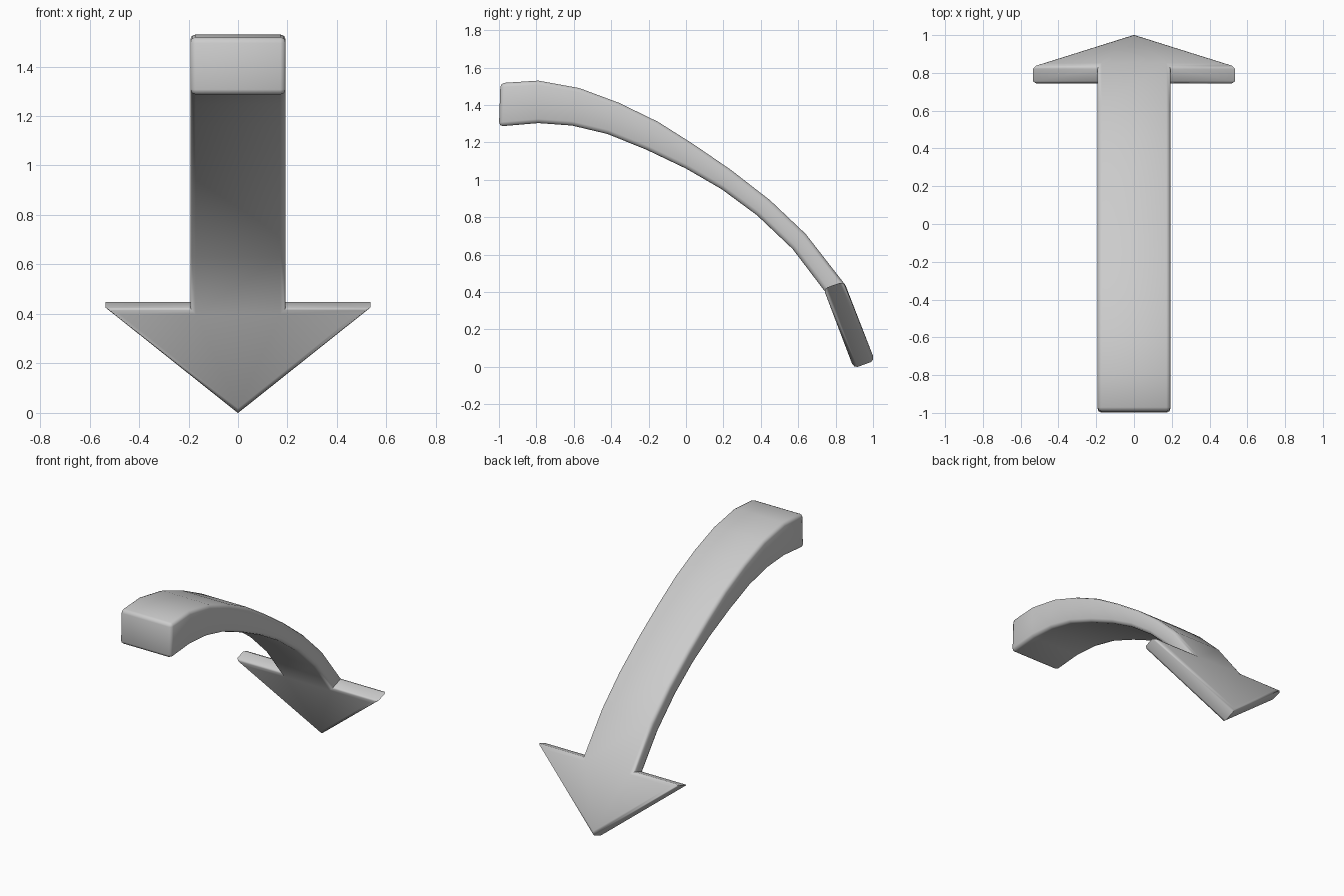
import bpy, bmesh, math

if "Cube" in bpy.data.objects:
    bpy.data.objects.remove(bpy.data.objects["Cube"])

# Side profile of the curved shaft (y, z), from the blunt end to the head
TOP = [(-.992, 1.517), (-.79, 1.53), (-.57, 1.49), (-.36, 1.412), (-.15, 1.31),
       (.04, 1.19), (.24, 1.053), (.45, .89), (.64, .71), (.842, .455)]
BOTTOM = [(-1.0, 1.285), (-.79, 1.303), (-.61, 1.29), (-.42, 1.245), (-.21, 1.16),
          (0, 1.06), (.19, .95), (.38, .81), (.57, .63), (.735, .418)]
HALF, WING, BEVEL = .193, .535, .022

bm = bmesh.new()


def vert(x, p):
    return bm.verts.new((x, p[0], p[1]))


# Shaft: rectangular sections bridged along the curve
rings = [[vert(-HALF, t), vert(HALF, t), vert(HALF, b), vert(-HALF, b)]
         for t, b in zip(TOP, BOTTOM)]
bm.faces.new(rings[0])
for a, b in zip(rings, rings[1:]):
    for i in range(4):
        j = (i + 1) % 4
        bm.faces.new((a[i], a[j], b[j], b[i]))

# Arrowhead: flat wedge fanned out from the last section
tip_t, tip_b = vert(0, (1.010, .033)), vert(0, (.897, -.008))
tl, tr, br, bl = rings[-1]
bm.faces.new((tl, tr, tip_t))
bm.faces.new((bl, br, tip_b))
for side, t, b in ((-1, tl, bl), (1, tr, br)):
    wt, wb = vert(side * WING, TOP[-1]), vert(side * WING, BOTTOM[-1])
    bm.faces.new((t, wt, tip_t))
    bm.faces.new((b, wb, tip_b))
    bm.faces.new((t, wt, wb, b))
    bm.faces.new((wt, tip_t, tip_b, wb))
bmesh.ops.recalc_face_normals(bm, faces=bm.faces[:])
bm.normal_update()

# Soften the rim, keeping the points of the head and the notches crisp


def is_rim(e):
    y0, y1 = (v.co.y for v in e.verts)
    across = abs(e.verts[0].co.x - e.verts[1].co.x) < 1e-5
    head_thickness = across and min(y0, y1) > .7
    return e.is_convex and e.calc_face_angle() > .7 and not head_thickness


bmesh.ops.bevel(bm, geom=[e for e in bm.edges if is_rim(e)], offset=BEVEL,
                offset_type='OFFSET', segments=2, profile=.5, affect='EDGES')
bmesh.ops.recalc_face_normals(bm, faces=bm.faces[:])

mesh = bpy.data.meshes.new("curved_arrow")
bm.to_mesh(mesh)
bm.free()
arrow = bpy.data.objects.new("curved_arrow", mesh)
bpy.context.collection.objects.link(arrow)
bpy.context.view_layer.objects.active = arrow
arrow.select_set(True)
bpy.ops.object.shade_smooth_by_angle(angle=math.radians(60))
